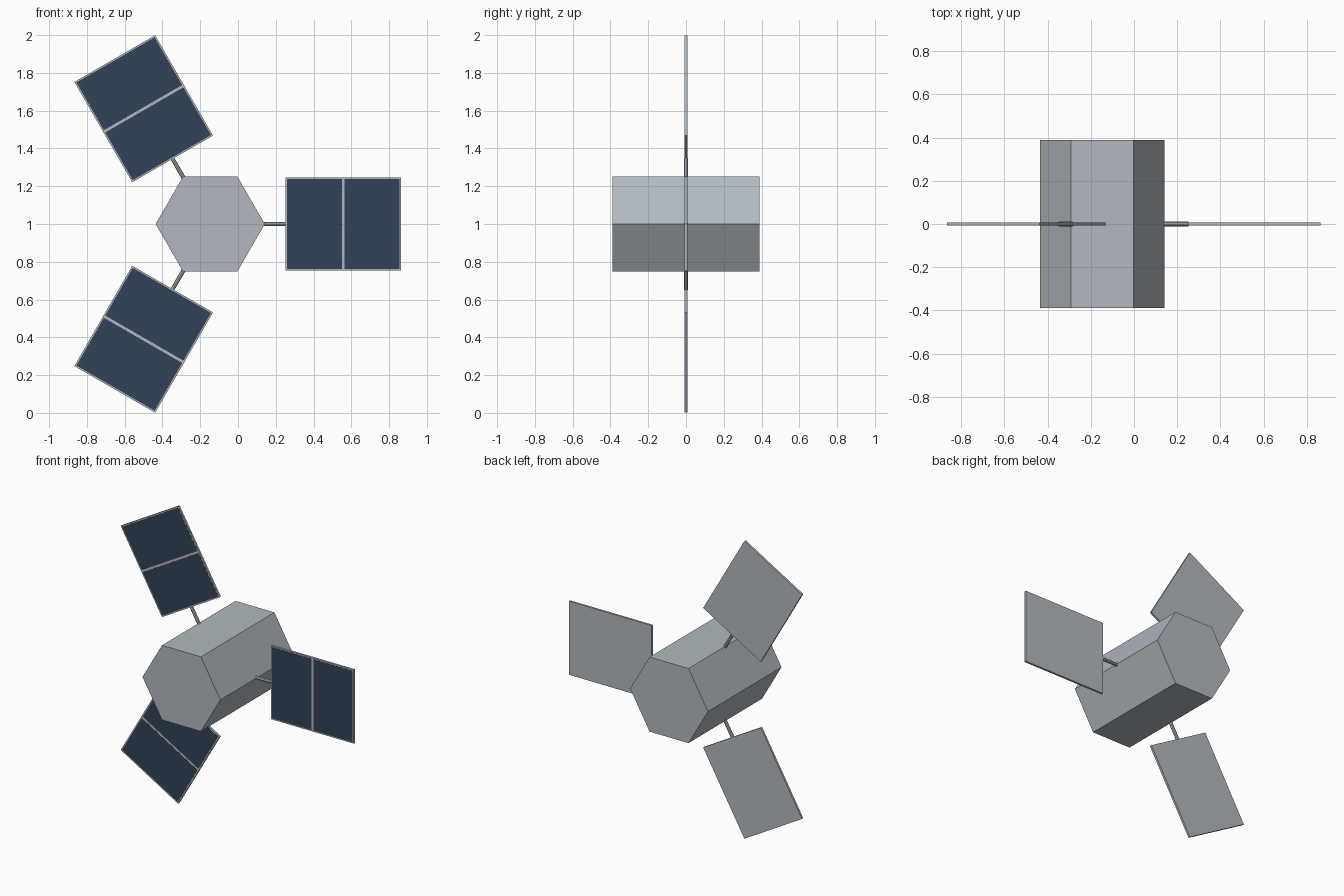
import bpy
import math
from mathutils import Matrix, Vector

if "Cube" in bpy.data.objects:
    bpy.data.objects.remove(bpy.data.objects["Cube"], do_unlink=True)


def make_material(name, rgb):
    mat = bpy.data.materials.new(name)
    mat.use_nodes = True
    mat.diffuse_color = (*rgb, 1)
    mat.node_tree.nodes["Principled BSDF"].inputs["Base Color"].default_value = (*rgb, 1)
    return mat


GREY = make_material("light grey metal", (0.44, 0.485, 0.52))
NAVY = make_material("navy solar cell", (0.032, 0.054, 0.095))

HUB = Vector((-0.147, 0, 1.0))
HUB_RADIUS, HUB_DEPTH = 0.289, 0.78
PANEL_IN, PANEL_OUT, PANEL_HALF = 0.398, 1.011, 0.247
THICK, BORDER, DIVIDER = 0.014, 0.008, 0.014


def finish(name, mat, transform):
    obj = bpy.context.object
    obj.name = name
    obj.data.transform(transform @ obj.matrix_world)
    obj.matrix_world = Matrix.Identity(4)
    obj.data.materials.append(mat)
    return obj


def prism(name, sides, radius, depth, location, rotation, mat, transform):
    bpy.ops.mesh.primitive_cylinder_add(vertices=sides, radius=radius, depth=depth,
                                        location=location, rotation=rotation)
    bpy.context.view_layer.update()
    return finish(name, mat, transform)


def slab(name, x0, x1, y0, y1, half, mat, transform):
    bpy.ops.mesh.primitive_cube_add(size=1, location=((x0 + x1) / 2, (y0 + y1) / 2, 0))
    bpy.context.object.scale = (x1 - x0, y1 - y0, 2 * half)
    bpy.context.view_layer.update()
    return finish(name, mat, transform)


# Hexagonal body with corners pointing along the three arms
at_hub = Matrix.Translation(HUB)
prism("hexagonal_body", 6, HUB_RADIUS, HUB_DEPTH, (0, 0, 0), (math.pi / 2, 0, 0),
      GREY, at_hub @ Matrix.Rotation(math.pi / 2, 4, "Y"))

# Three solar wings spaced evenly around the body axis
for i, side in enumerate(("left", "lower_right", "upper_right")):
    turn = at_hub @ Matrix.Rotation(i * math.tau / 3, 4, "Y")
    start = HUB_RADIUS - 0.02
    end = PANEL_IN + 0.002
    prism(side + "_strut", 8, 0.011, end - start, ((start + end) / 2, 0, 0),
          (0, math.pi / 2, 0), GREY, turn)
    slab(side + "_panel", PANEL_IN, PANEL_OUT, -THICK / 2, THICK / 2, PANEL_HALF, GREY, turn)

    # Two thin cell plates on the front of each panel
    middle = (PANEL_IN + PANEL_OUT) / 2
    spans = {"inner": (PANEL_IN + BORDER, middle - DIVIDER / 2),
             "outer": (middle + DIVIDER / 2, PANEL_OUT - BORDER)}
    for part, (x0, x1) in spans.items():
        slab(f"{side}_{part}_cell", x0, x1, -THICK / 2 - 0.001, -THICK / 2 + 0.002,
             PANEL_HALF - BORDER, NAVY, turn)
